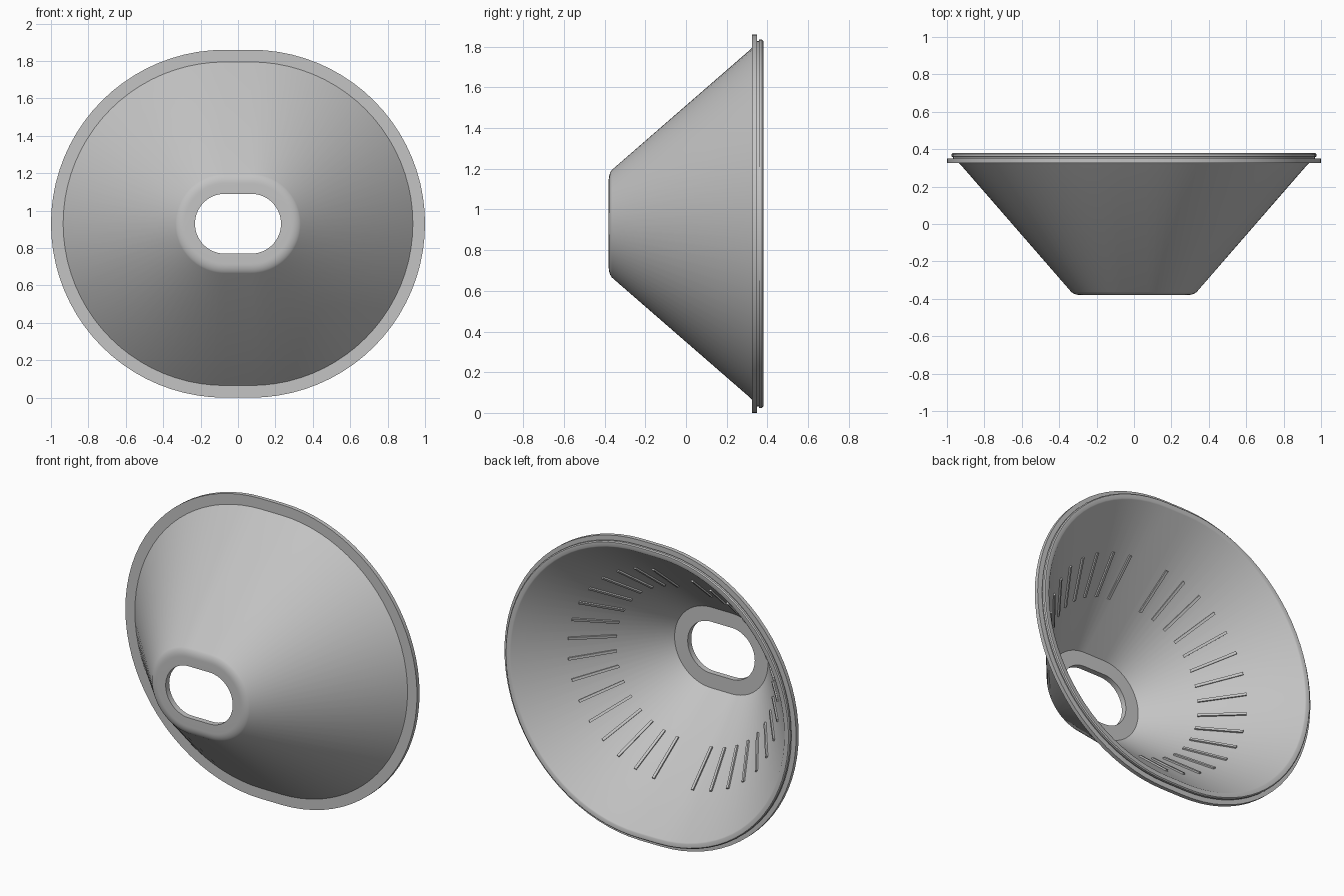
import bpy, bmesh, math
from mathutils import Vector

cube = bpy.data.objects.get("Cube")
if cube:
    bpy.data.objects.remove(cube, do_unlink=True)

HALF = 0.07      # half length of the straight run in the oval
MID_Z = 0.93     # height of the axis
ARC = 40         # segments in each half circle
RIBS = 16        # ribs in each half circle

grey = bpy.data.materials.new("plain grey")
grey.use_nodes = True
colour = (0.55, 0.55, 0.55, 1)
grey.diffuse_color = colour
grey.node_tree.nodes["Principled BSDF"].inputs["Base Color"].default_value = colour


def oval_point(side, angle, r, y):
    """Point on the oval of radius r; side is +1 or -1 along x."""
    return Vector((side * (HALF + r * math.cos(angle)), y,
                   MID_Z + side * r * math.sin(angle)))


def finish(name, bm):
    bmesh.ops.recalc_face_normals(bm, faces=bm.faces)
    mesh = bpy.data.meshes.new(name)
    bm.to_mesh(mesh)
    bm.free()
    mesh.materials.append(grey)
    mesh.shade_smooth()
    mesh.set_sharp_from_angle(angle=math.radians(30))
    obj = bpy.data.objects.new(name, mesh)
    bpy.context.collection.objects.link(obj)
    return obj


# Closed wall section as (radius, y): hole, rounded nose, cone, flange, lip, inside
nose = [(0.215 + 0.065 * math.sin(t), -0.335 - 0.045 * math.cos(t))
        for t in (math.radians(50 * i / 6) for i in range(7))]
section = [(0.16, -0.38)] + nose + [
    (0.855, 0.315), (0.865, 0.325),
    (0.93, 0.325), (0.93, 0.35), (0.898, 0.35), (0.898, 0.358),
    (0.905, 0.36), (0.905, 0.374), (0.899, 0.38),
    (0.875, 0.38), (0.868, 0.376), (0.25, -0.345), (0.16, -0.345)]

# Cone shell swept around the oval
bm = bmesh.new()
stations = [(side, math.pi * (i / ARC - 0.5))
            for side in (1, -1) for i in range(ARC + 1)]
rings = [[bm.verts.new(oval_point(s, a, r, y)) for r, y in section]
         for s, a in stations]
for i, ring in enumerate(rings):
    after = rings[(i + 1) % len(rings)]
    for j in range(len(section)):
        k = (j + 1) % len(section)
        bm.faces.new((ring[j], after[j], after[k], ring[k]))
finish("cone_shell", bm)

# Thin raised ribs on the inner wall, fanned around both half circles
slope = Vector((0.618, 0.721)).normalized()     # (radius, y) up the wall
inward = Vector((-slope.y, slope.x))
low = Vector((0.25, -0.345)) + slope * 0.34
high = low + slope * 0.28
bm = bmesh.new()
for side in (1, -1):
    for i in range(RIBS):
        angle = math.pi * ((i + 0.5) / RIBS - 0.5)
        tangent = Vector((-side * math.sin(angle), 0, side * math.cos(angle)))
        corners = []
        for end in (low, high):
            for depth, across in ((-0.01, -1), (-0.01, 1), (0.01, 1), (0.01, -1)):
                p = end + inward * depth
                corners.append(bm.verts.new(
                    oval_point(side, angle, p.x, p.y) + tangent * across * 0.008))
        a, b = corners[:4], corners[4:]
        bm.faces.new(a)
        bm.faces.new(b)
        for j in range(4):
            k = (j + 1) % 4
            bm.faces.new((a[j], a[k], b[k], b[j]))
finish("inner_ribs", bm)
